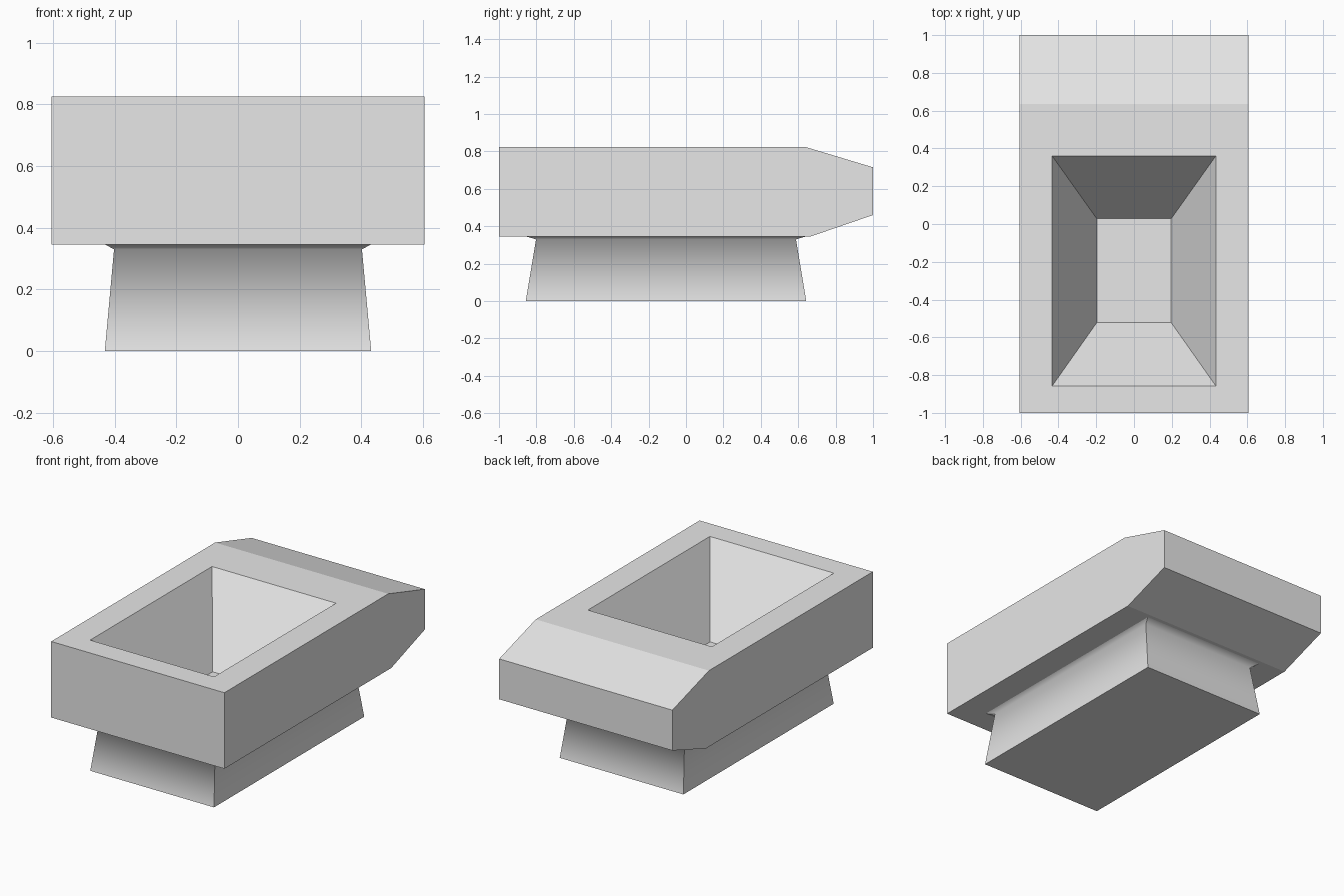
import bpy
import bmesh

cube = bpy.data.objects.get("Cube")
if cube:
    bpy.data.objects.remove(cube, do_unlink=True)

grey = bpy.data.materials.new("plain grey")
grey.use_nodes = True
grey.diffuse_color = (0.8, 0.8, 0.8, 1)
grey.node_tree.nodes["Principled BSDF"].inputs["Base Color"].default_value = (0.8, 0.8, 0.8, 1)


def finish(bm, name):
    bmesh.ops.recalc_face_normals(bm, faces=bm.faces)
    mesh = bpy.data.meshes.new(name)
    bm.to_mesh(mesh)
    bm.free()
    mesh.materials.append(grey)
    obj = bpy.data.objects.new(name, mesh)
    bpy.context.collection.objects.link(obj)
    return obj


def rectangle(half_x, y0, y1, z):
    return [(-half_x, y0, z), (half_x, y0, z), (half_x, y1, z), (-half_x, y1, z)]


def inset_to(bm, face, corners):
    """Inset a face and move its corners onto the given rectangle."""
    bmesh.ops.inset_region(bm, faces=[face], thickness=0.05)
    for v in face.verts:
        v.co = min(corners, key=lambda c: (c[0] * v.co.x < 0, abs(c[1] - v.co.y)))


# Block: side profile extruded across the width, with a chamfered back
HALF_WIDTH = 0.605
profile = [(-1, 0.345), (0.665, 0.345), (1, 0.46), (1, 0.715), (0.635, 0.825), (-1, 0.825)]
bm = bmesh.new()
side = bm.faces.new([bm.verts.new((-HALF_WIDTH, y, z)) for y, z in profile])
extruded = bmesh.ops.extrude_face_region(bm, geom=[side])["geom"]
for v in extruded:
    if isinstance(v, bmesh.types.BMVert):
        v.co.x = HALF_WIDTH
bmesh.ops.recalc_face_normals(bm, faces=bm.faces)

# Tapered pocket sunk into the top face
top = next(f for f in bm.faces if f.normal.z > 0.99)
inset_to(bm, top, rectangle(0.433, -0.857, 0.36, 0.825))
inset_to(bm, top, rectangle(0.197, -0.522, 0.028, 0.35))
finish(bm, "block")

# Foot: waisted pedestal flaring out where it meets the block
bm = bmesh.new()
sections = [
    rectangle(0.432, -0.857, 0.643, 0),
    rectangle(0.402, -0.802, 0.588, 0.33),
    rectangle(0.432, -0.857, 0.643, 0.346),
]
rings = [[bm.verts.new(c) for c in s] for s in sections]
for lower, upper in zip(rings, rings[1:]):
    for i in range(4):
        j = (i + 1) % 4
        wall = bm.faces.new((lower[i], lower[j], upper[j], upper[i]))
        wall.smooth = True
caps = [bm.faces.new(rings[0]), bm.faces.new(rings[-1])]

# Only the waist blends smoothly; corners and rims stay crisp
waist = set(rings[1])
for edge in bm.edges:
    edge.smooth = all(v in waist for v in edge.verts)
finish(bm, "foot")
